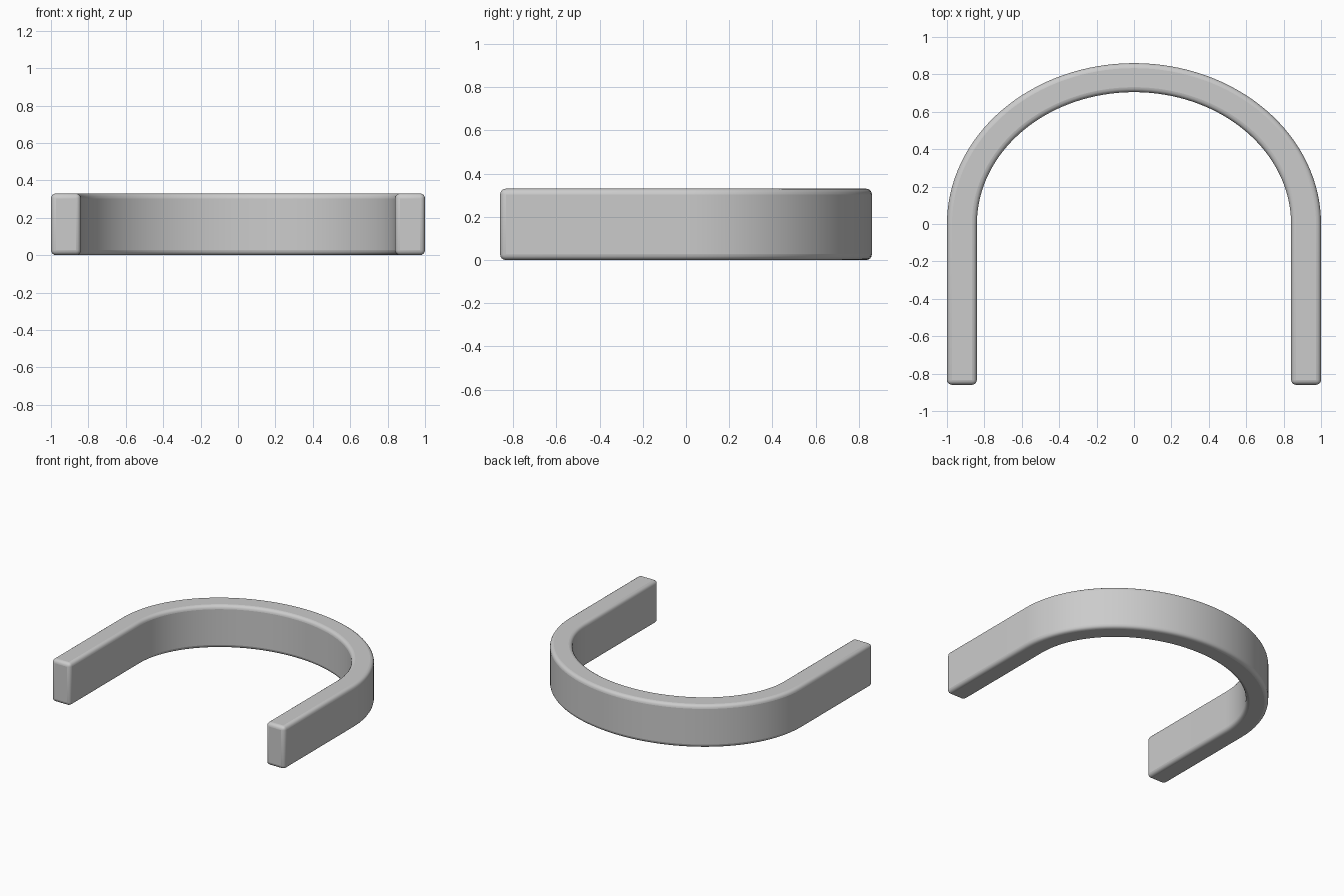
import bpy, bmesh
from math import sin, cos, pi, radians

if "Cube" in bpy.data.objects:
    bpy.data.objects.remove(bpy.data.objects["Cube"])

END_Y, HEIGHT, STEPS = -0.86, 0.33, 64
OUTER, INNER = (1.0, 0.86), (0.84, 0.705)


def u_line(rx, ry):
    """Straight leg, half ellipse, straight leg."""
    arc = [(rx * cos(pi * i / STEPS), ry * sin(pi * i / STEPS)) for i in range(STEPS + 1)]
    return [(rx, END_Y)] + arc + [(-rx, END_Y)]


# Sweep a rectangular section along the U, closing both ends
bm = bmesh.new()
rings = []
for (ox, oy), (ix, iy) in zip(u_line(*OUTER), u_line(*INNER)):
    section = [(ox, oy, 0), (ox, oy, HEIGHT), (ix, iy, HEIGHT), (ix, iy, 0)]
    rings.append([bm.verts.new(p) for p in section])
for a, b in zip(rings, rings[1:]):
    for k in range(4):
        n = (k + 1) % 4
        bm.faces.new((a[k], a[n], b[n], b[k]))
bm.faces.new(rings[0])
bm.faces.new(rings[-1])
bmesh.ops.recalc_face_normals(bm, faces=bm.faces)

mesh = bpy.data.meshes.new("u_band")
bm.to_mesh(mesh)
bm.free()
band = bpy.data.objects.new("u_band", mesh)
bpy.context.collection.objects.link(band)

# Softly rounded edges
bevel = band.modifiers.new("rounded_edges", 'BEVEL')
bevel.width = 0.027
bevel.segments = 4
bevel.limit_method = 'ANGLE'
bevel.angle_limit = radians(40)

bpy.context.view_layer.objects.active = band
band.select_set(True)
bpy.ops.object.shade_smooth_by_angle(angle=radians(40))
